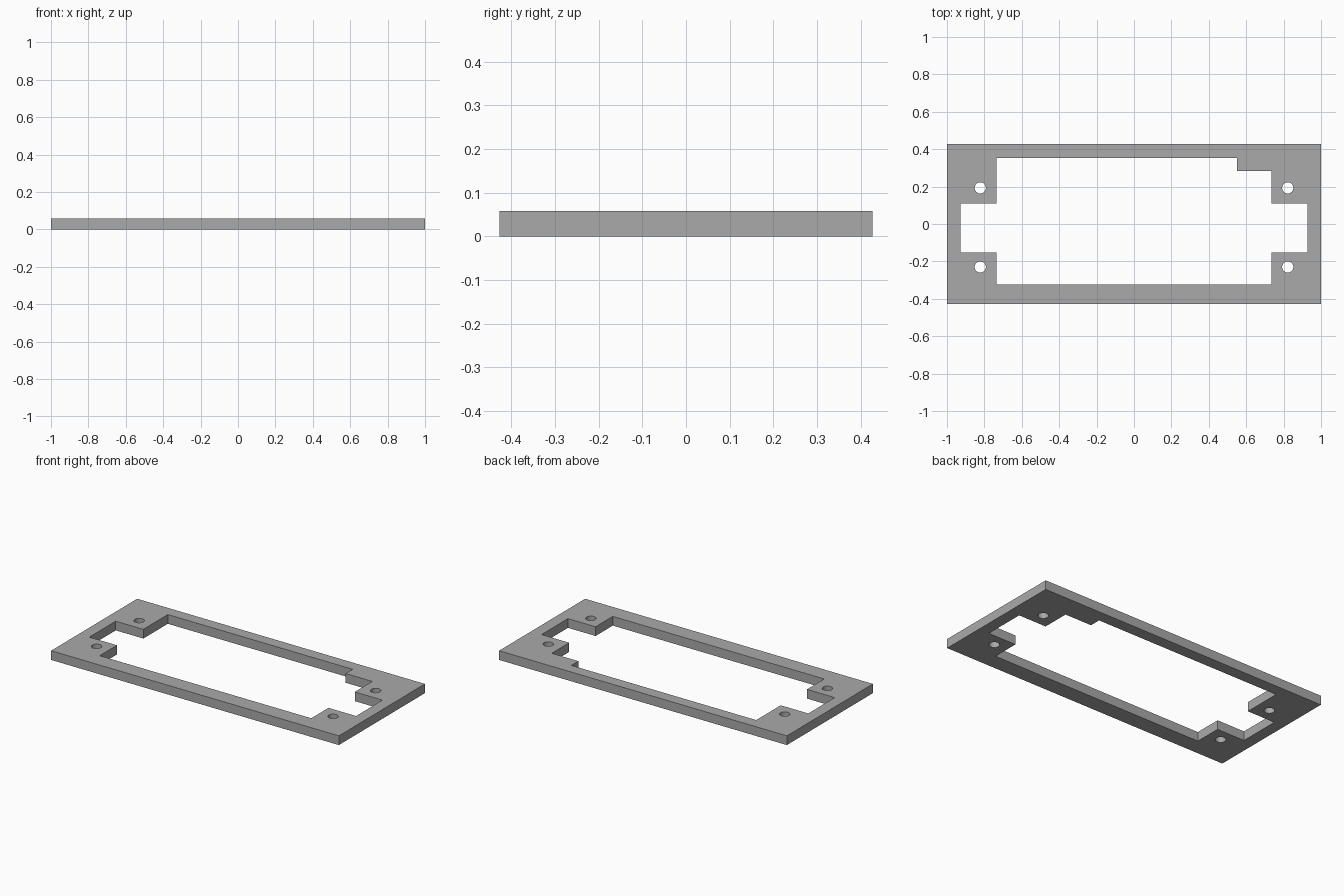
import bpy
import bmesh
from math import cos, sin, tau

cube = bpy.data.objects.get("Cube")
if cube:
    bpy.data.objects.remove(cube, do_unlink=True)

HEIGHT = 0.058
HALF_DEPTH = 0.427

# Material
grey = bpy.data.materials.new("plain grey")
grey.use_nodes = True
colour = (0.4, 0.4, 0.4, 1)
grey.diffuse_color = colour
grey.node_tree.nodes["Principled BSDF"].inputs["Base Color"].default_value = colour


def circle(cx, cy, radius, sides=32):
    return [(cx + radius * cos(tau * i / sides), cy + radius * sin(tau * i / sides))
            for i in range(sides)]


# Outer border of the plate
outline = [(-1, -HALF_DEPTH), (1, -HALF_DEPTH), (1, HALF_DEPTH), (-1, HALF_DEPTH)]

# Opening with side notches and one stepped rear corner
inner, notch = 0.735, 0.927
front, low, high, step, rear = -0.323, -0.152, 0.11, 0.283, 0.353
right_side = [(inner, front), (inner, low), (notch, low), (notch, high), (inner, high)]
left_side = [(-x, y) for x, y in reversed(right_side)]
opening = right_side + [(inner, step), (0.55, step), (0.55, rear), (-inner, rear)] + left_side

# Four screw holes
holes = [circle(x, y, 0.03) for x in (-0.822, 0.822) for y in (-0.23, 0.193)]

# Filled flat profile, extruded to the plate thickness
profile = bpy.data.curves.new("frame_profile", "CURVE")
profile.dimensions = "2D"
profile.fill_mode = "BOTH"
profile.extrude = HEIGHT / 2
for loop in [outline, opening] + holes:
    spline = profile.splines.new("POLY")
    spline.points.add(len(loop) - 1)
    for point, (x, y) in zip(spline.points, loop):
        point.co = (x, y, 0, 1)
    spline.use_cyclic_u = True

helper = bpy.data.objects.new("frame_profile", profile)
bpy.context.collection.objects.link(helper)
bpy.context.view_layer.update()
graph = bpy.context.evaluated_depsgraph_get()
mesh = bpy.data.meshes.new_from_object(helper.evaluated_get(graph))
bpy.data.objects.remove(helper, do_unlink=True)

# Weld into one solid standing on the ground
bm = bmesh.new()
bm.from_mesh(mesh)
bmesh.ops.remove_doubles(bm, verts=bm.verts, dist=0.0001)
bmesh.ops.translate(bm, verts=bm.verts, vec=(0, 0, HEIGHT / 2))
bmesh.ops.recalc_face_normals(bm, faces=bm.faces)
for face in bm.faces:
    face.smooth = False
    face.material_index = 0
bm.to_mesh(mesh)
bm.free()

mesh.materials.clear()
mesh.materials.append(grey)
frame = bpy.data.objects.new("mounting_frame", mesh)
bpy.context.collection.objects.link(frame)
